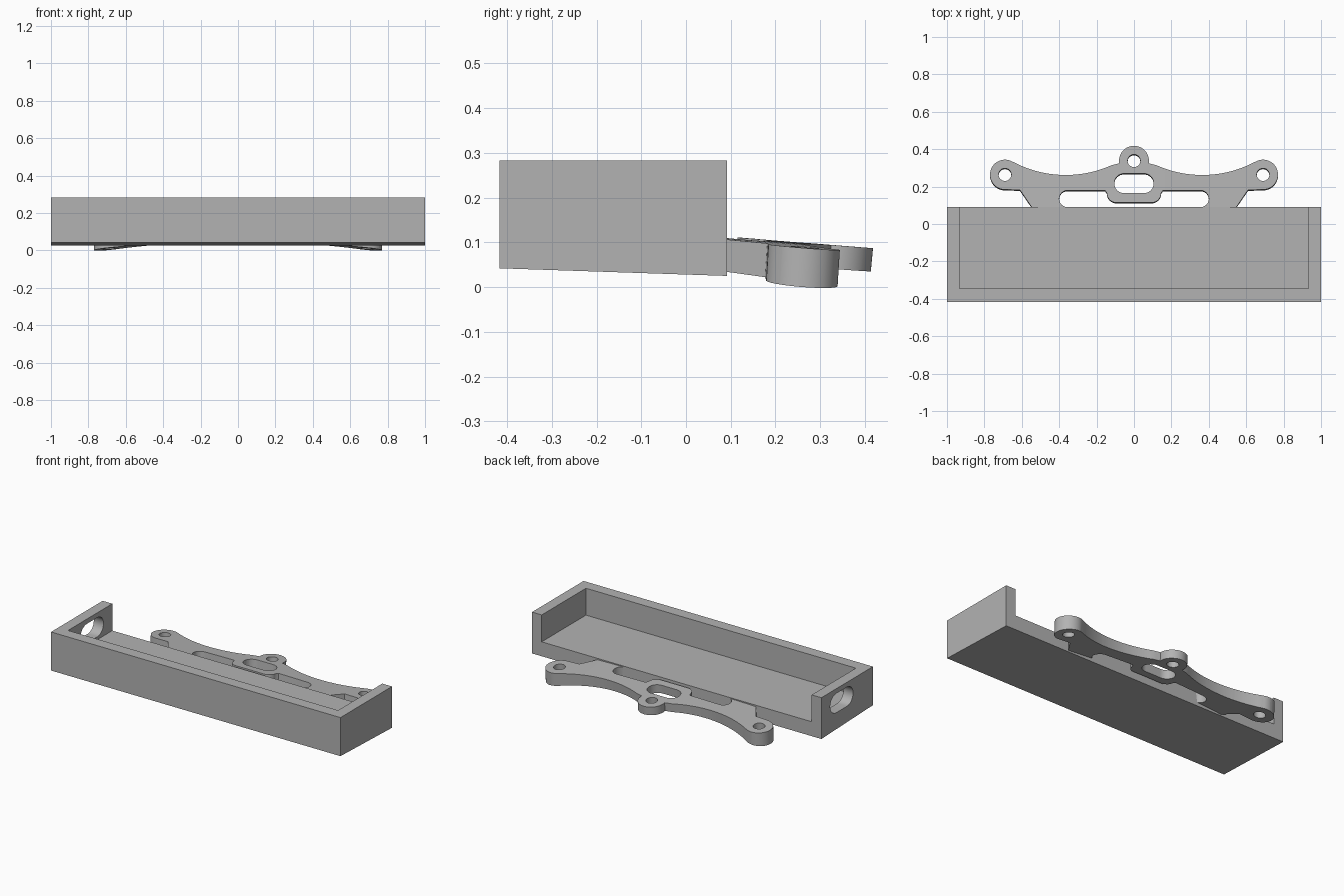
import bpy
import bmesh
from math import cos, sin, radians
from mathutils import Matrix

cube = bpy.data.objects.get("Cube")
if cube:
    bpy.data.objects.remove(cube)

grey = bpy.data.materials.new("plain grey")
grey.use_nodes = True
GREY = (0.45, 0.45, 0.45, 1)
grey.diffuse_color = GREY
grey.node_tree.nodes["Principled BSDF"].inputs["Base Color"].default_value = GREY


def arc(cx, cy, r, start, end, n=16):
    angles = [radians(start + (end - start) * i / n) for i in range(n + 1)]
    return [(cx + r * cos(a), cy + r * sin(a)) for a in angles]


def mirrored(half):
    """Close a left-hand outline with its mirror image across x = 0."""
    return half + [(-x, y) for x, y in reversed(half) if abs(x) > 1e-5]


def slot(cx, cy, half_run, r):
    return arc(cx - half_run, cy, r, 90, 270) + arc(cx + half_run, cy, r, -90, 90)


def activate(ob):
    bpy.ops.object.select_all(action='DESELECT')
    ob.select_set(True)
    bpy.context.view_layer.objects.active = ob


def prism(name, loops, half_depth, matrix=Matrix()):
    """Solid from an outline and optional hole outlines."""
    curve = bpy.data.curves.new(name, 'CURVE')
    curve.dimensions = '2D'
    curve.fill_mode = 'BOTH'
    curve.extrude = half_depth
    for loop in loops:
        spline = curve.splines.new('POLY')
        spline.points.add(len(loop) - 1)
        for p, (x, y) in zip(spline.points, loop):
            p.co = (x, y, 0, 1)
        spline.use_cyclic_u = True
    ob = bpy.data.objects.new(name, curve)
    bpy.context.collection.objects.link(ob)
    activate(ob)
    bpy.ops.object.convert(target='MESH')
    ob = bpy.context.view_layer.objects.active
    ob.name = name
    bm = bmesh.new()
    bm.from_mesh(ob.data)
    bmesh.ops.remove_doubles(bm, verts=bm.verts, dist=1e-5)
    bm.transform(matrix)
    bmesh.ops.recalc_face_normals(bm, faces=bm.faces)
    bm.to_mesh(ob.data)
    bm.free()
    ob.data.materials.clear()
    ob.data.materials.append(grey)
    return ob


def cut(ob, cutter):
    cutter.hide_render = True
    mod = ob.modifiers.new("cut", 'BOOLEAN')
    mod.operation = 'DIFFERENCE'
    mod.solver = 'EXACT'
    mod.object = cutter
    activate(ob)
    bpy.ops.object.modifier_apply(modifier=mod.name)
    bpy.data.objects.remove(cutter)


# Tray: side profile swept across x, hollowed, open at the back
FRONT, BACK, TOP = -0.417, 0.092, 0.283
side = Matrix(((0, 0, 1, 0), (1, 0, 0, 0), (0, 1, 0, 0), (0, 0, 0, 1)))
tray = prism("tray", [[(FRONT, 0.042), (BACK, 0.025), (BACK, TOP), (FRONT, TOP)]], 1, side)
cut(tray, prism("hollow", [[(-0.345, 0.115), (0.3, 0.115), (0.3, 0.5), (-0.345, 0.5)]],
                0.933, side))

# Cable slot through the one end wall
cut(tray, prism("end_slot", [slot(-0.108, 0.193, 0.053, 0.06)], 0.15,
                Matrix.Translation((-1, 0, 0)) @ side))

# Mounting bracket: outline, window beside the tray, oval hole and screw holes
outline = mirrored(
    [(-0.54, 0.08), (-0.61, 0.182)]
    + arc(-0.69, 0.264, 0.08, 270, 60, 24)
    + arc(-0.365, 0.862, 0.6, 242, 294, 24)
    + arc(0, 0.338, 0.08, 190, 90))
window = mirrored(
    [(0, 0.115)] + arc(-0.095, 0.165, 0.05, 270, 180, 8) + [(-0.155, 0.18)]
    + arc(-0.355, 0.135, 0.045, 90, 270))
holes = [arc(x, y, 0.034, 0, 345, 23) for x, y in
         ((-0.69, 0.264), (0.69, 0.264), (0, 0.338))]
bracket = prism("mounting_bracket",
                [outline, window, slot(0, 0.2175, 0.053, 0.0525)] + holes, 0.5)

# Tilt the bracket and arch it, more strongly on the underside
bm = bmesh.new()
bm.from_mesh(bracket.data)
for i in range(-15, 16):
    bmesh.ops.bisect_plane(bm, geom=bm.verts[:] + bm.edges[:] + bm.faces[:],
                           plane_co=(i * 0.05 + 0.003, 0, 0), plane_no=(1, 0, 0))
for v in bm.verts:
    x, y, z = v.co
    reach = min(abs(x) / 0.77, 1) ** 1.7
    tilt = -0.08 * (y - BACK)
    if z > 0:
        v.co.z = 0.113 + tilt - 0.012 * reach
    else:
        v.co.z = 0.061 + tilt - 0.047 * reach
        v.co.y -= 0.005
bmesh.ops.recalc_face_normals(bm, faces=bm.faces)
bm.to_mesh(bracket.data)
bm.free()

for ob in (tray, bracket):
    activate(ob)
    bpy.ops.object.shade_smooth_by_angle(angle=radians(30))
